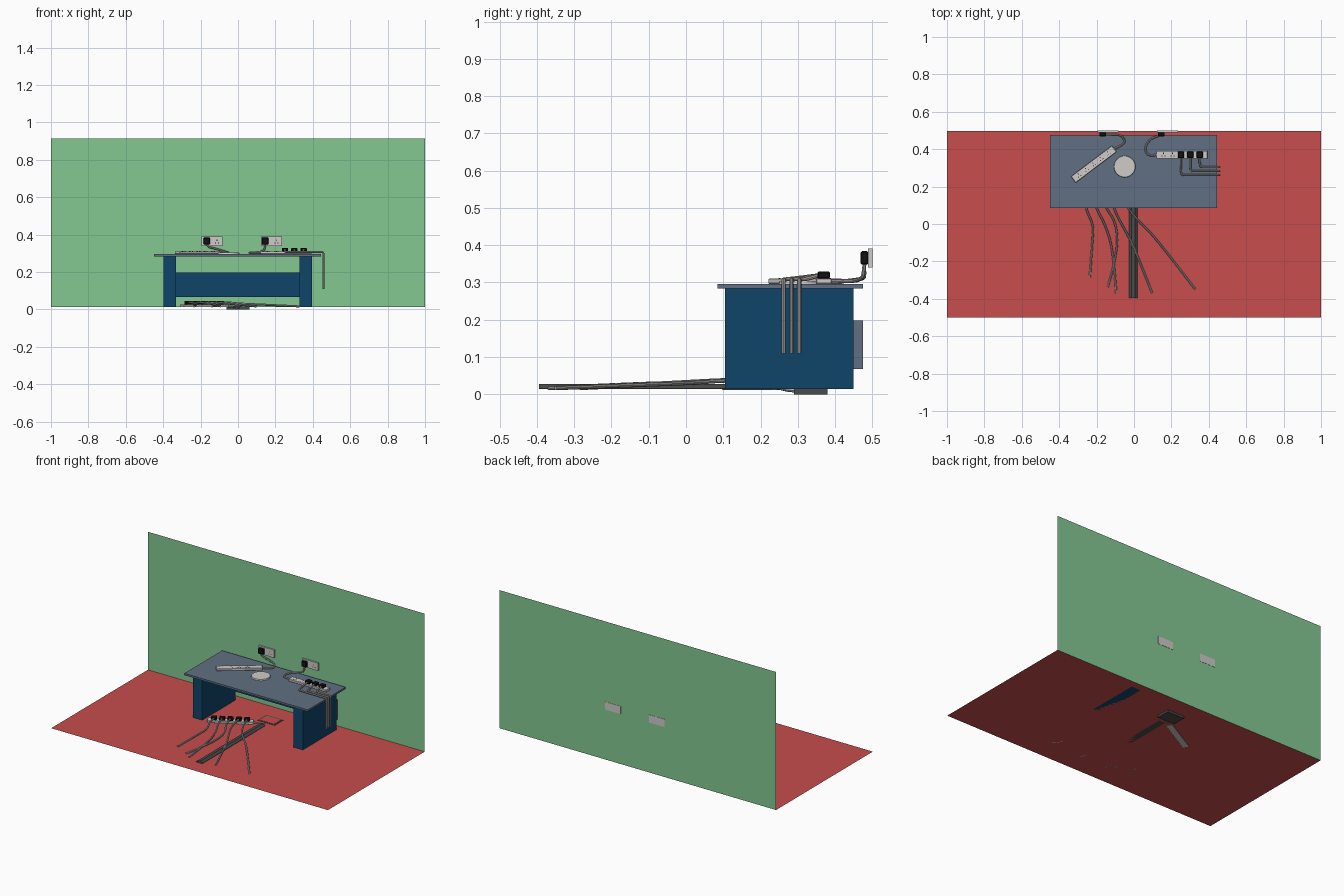
import bpy, bmesh
from math import radians
from mathutils import Matrix, Vector

if "Cube" in bpy.data.objects:
    bpy.data.objects.remove(bpy.data.objects["Cube"])


def mat(name, r, g, b):
    m = bpy.data.materials.new(name)
    m.diffuse_color = (r, g, b, 1)
    m.use_nodes = True
    m.node_tree.nodes["Principled BSDF"].inputs["Base Color"].default_value = m.diffuse_color
    return m


RED = mat("carpet_red", 0.58, 0.075, 0.075)
GREEN = mat("wall_green", 0.23, 0.58, 0.29)
SLATE = mat("desk_slate", 0.12, 0.16, 0.23)
NAVY = mat("desk_navy", 0.005, 0.06, 0.14)
PALE = mat("pale_plastic", 0.62, 0.6, 0.58)
BLACK = mat("black_plastic", 0.006, 0.006, 0.006)
CORD = mat("cord_grey", 0.42, 0.41, 0.4)
DARK = mat("dark_metal", 0.07, 0.07, 0.07)
FLOOR, TOP = 0.0135, 0.296


def finish(name, bm, material, matrix=Matrix()):
    me = bpy.data.meshes.new(name)
    bm.to_mesh(me)
    bm.free()
    ob = bpy.data.objects.new(name, me)
    bpy.context.collection.objects.link(ob)
    ob.matrix_world = matrix
    me.materials.append(material)
    return ob


def boxes(name, specs, material, matrix=Matrix(), bevel=0):
    """Each spec is (x0, x1, y0, y1, z0, z1)."""
    bm = bmesh.new()
    for x0, x1, y0, y1, z0, z1 in specs:
        m = Matrix.Translation(((x0 + x1) / 2, (y0 + y1) / 2, (z0 + z1) / 2)) @ \
            Matrix.Diagonal((x1 - x0, y1 - y0, z1 - z0, 1))
        bmesh.ops.create_cube(bm, size=1, matrix=m)
    if bevel:
        bmesh.ops.bevel(bm, geom=bm.edges[:], offset=bevel, segments=1, affect='EDGES')
    return finish(name, bm, material, matrix)


def sheet(name, corners, material):
    bm = bmesh.new()
    bm.faces.new([bm.verts.new(c) for c in corners])
    return finish(name, bm, material)


def cable(name, pts, r=0.0055):
    cu = bpy.data.curves.new(name, 'CURVE')
    cu.dimensions = '3D'
    cu.bevel_depth, cu.bevel_resolution, cu.use_fill_caps = r, 2, True
    sp = cu.splines.new('NURBS')
    sp.points.add(len(pts) - 1)
    for p, co in zip(sp.points, pts):
        p.co = (*co, 1)
    sp.order_u, sp.use_endpoint_u, sp.resolution_u = 3, True, 6
    cu.materials.append(CORD)
    ob = bpy.data.objects.new(name, cu)
    bpy.context.collection.objects.link(ob)
    bpy.ops.object.select_all(action='DESELECT')
    ob.select_set(True)
    bpy.context.view_layer.objects.active = ob
    bpy.ops.object.convert(target='MESH')
    bpy.ops.object.shade_smooth_by_angle()


def slots(x, y, z):
    """Three pin holes of one outlet facing +z."""
    return [(x - 0.002, x + 0.002, y + 0.005, y + 0.011, z - 0.001, z + 0.0004)] + \
           [(x + s - 0.003, x + s + 0.003, y - 0.008, y - 0.005, z - 0.001, z + 0.0004)
            for s in (-0.008, 0.008)]


def strip(name, x, y, z, angle, xs, plugged):
    """Extension strip lying on a surface; returns its matrix."""
    m = Matrix.Translation((x, y, z)) @ Matrix.Rotation(radians(angle), 4, 'Z')
    boxes(name, [(-0.137, 0.137, -0.021, 0.021, 0, 0.015)], PALE, m, 0.002)
    holes = []
    for i, px in enumerate(xs):
        if i in plugged:
            boxes(f"{name}_plug_{i}", [(px - 0.017, px + 0.017, -0.017, 0.017, 0.015, 0.033)],
                  BLACK, m, 0.003)
        else:
            holes += slots(px, 0, 0.015)
    if holes:
        boxes(name + "_pin_holes", holes, BLACK, m)
    return m


# Room
sheet("floor", [(-1, -.5, FLOOR), (1, -.5, FLOOR), (1, .4985, FLOOR), (-1, .4985, FLOOR)], RED)
sheet("wall", [(-1, .4985, FLOOR), (1, .4985, FLOOR), (1, .4985, .915), (-1, .4985, .915)], GREEN)

# Desk
boxes("desk_top", [(-0.448, 0.445, 0.085, 0.475, 0.284, TOP)], SLATE)
boxes("left_leg", [(-0.398, -0.332, 0.105, 0.45, FLOOR, 0.284)], NAVY)
boxes("right_leg", [(0.328, 0.395, 0.105, 0.45, FLOOR, 0.284)], NAVY)
panel = boxes("back_panel", [(-0.398, 0.385, 0.45, 0.4755, 0.068, 0.198)], SLATE)
panel.data.materials.append(NAVY)
for f in panel.data.polygons:
    if f.normal.y < -0.5:
        f.material_index = 1

# Desk grommet cap
bm = bmesh.new()
bmesh.ops.create_cone(bm, cap_ends=True, segments=32, radius1=0.058, radius2=0.056, depth=0.008,
                      matrix=Matrix.Translation((-0.05, 0.307, TOP + 0.004)))
finish("grommet_cap", bm, PALE)

# Wall sockets with one plug each
for side, x0, px in (("left", -0.195, -0.167), ("right", 0.122, 0.145)):
    boxes(side + "_wall_socket", [(x0, x0 + 0.113, 0.489, 0.5, 0.34, 0.391)], PALE)
    boxes(side + "_wall_plug", [(px - 0.018, px + 0.018, 0.469, 0.489, 0.348, 0.384)],
          BLACK, bevel=0.003)
    # faces -y, so the outlet layout is turned upright
    turn = Matrix.Translation((x0 + 0.083, 0.489, 0.362)) @ Matrix.Rotation(radians(90), 4, 'X')
    boxes(side + "_wall_socket_holes", slots(0, 0, 0), BLACK, turn)

# Extension strips
outlets = [-0.098, -0.049, 0, 0.049, 0.098]
strip("desk_strip_left", -0.215, 0.32, TOP, 37, outlets, ())
strip("desk_strip_right", 0.256, 0.37, TOP, 0, [-0.098, -0.05, -0.005, 0.045, 0.095], (2, 3, 4))
fm = strip("floor_strip", -0.18, 0.18, 0.012, 29, outlets, range(5))

# Feed cords from desk strips to wall plugs
cable("left_feed_cord", [(-0.11, 0.40, 0.303), (-0.07, 0.418, 0.303), (-0.045, 0.44, 0.305),
                         (-0.07, 0.478, 0.31), (-0.12, 0.479, 0.325), (-0.165, 0.478, 0.335),
                         (-0.167, 0.479, 0.352)])
cable("right_feed_cord", [(0.122, 0.37, 0.303), (0.08, 0.36, 0.303), (0.055, 0.40, 0.303),
                          (0.08, 0.45, 0.304), (0.12, 0.468, 0.308), (0.145, 0.477, 0.318),
                          (0.145, 0.479, 0.352)])

# Three cords running over the desk edge
for i, (px, cy) in enumerate(((0.251, 0.262), (0.301, 0.283), (0.351, 0.304))):
    cable(f"hanging_cord_{i}", [(px, 0.355, 0.319), (px, cy + 0.03, 0.311), (px + 0.002, cy, 0.308),
                                (px + 0.03, cy, 0.307), (0.43, cy, 0.307), (0.45, cy, 0.308),
                                (0.457, cy, 0.303), (0.457, cy, 0.28), (0.457, cy, 0.11)])

# Floor cords fanning out to the front
fans = [[(-0.26, 0.085), (-0.215, -0.01), (-0.222, -0.08), (-0.236, -0.285)],
        [(-0.205, 0.088), (-0.15, -0.01), (-0.11, -0.15), (-0.095, -0.37)],
        [(-0.155, 0.09), (-0.095, 0.01), (-0.085, -0.15), (-0.14, -0.337)],
        [(-0.115, 0.09), (-0.05, -0.03), (0, -0.12), (0.097, -0.37)],
        [(-0.05, 0.11), (0.01, 0.03), (0.115, -0.07), (0.328, -0.35)]]
for i, (px, pts) in enumerate(zip(outlets, fans)):
    heights = (0.038, 0.031, 0.027, 0.0165)
    start = fm @ Vector((px, -0.012, 0.026))
    cable(f"floor_cord_{i}", [start] + [(x, y, z) for (x, y), z in zip(pts, heights)])

# Cable cover: low trapezoid extruded along the floor
prof = [(-0.026, FLOOR), (-0.026, 0.016), (-0.013, 0.027), (0.006, 0.027), (0.019, 0.016),
        (0.019, FLOOR)]
bm = bmesh.new()
face = bm.faces.new([bm.verts.new((x, -0.395, z)) for x, z in prof])
ext = bmesh.ops.extrude_face_region(bm, geom=[face])["geom"]
bmesh.ops.translate(bm, vec=(0, 0.645, 0), verts=[v for v in ext if isinstance(v, bmesh.types.BMVert)])
bmesh.ops.recalc_face_normals(bm, faces=bm.faces[:])
finish("floor_cable_cover", bm, DARK)

# Floor box with carpet inlay, and cord from the floor strip
boxes("floor_box", [(-0.062, 0.062, 0.29, 0.38, 0, 0.0155)], DARK)
boxes("floor_box_inlay", [(-0.052, 0.052, 0.299, 0.371, 0.012, 0.0165)], RED)
cable("floor_strip_cord", [fm @ Vector((0.135, 0, 0.006)), (-0.03, 0.262, 0.015),
                           (0.0, 0.27, 0.012), (0.005, 0.295, 0.01)])
